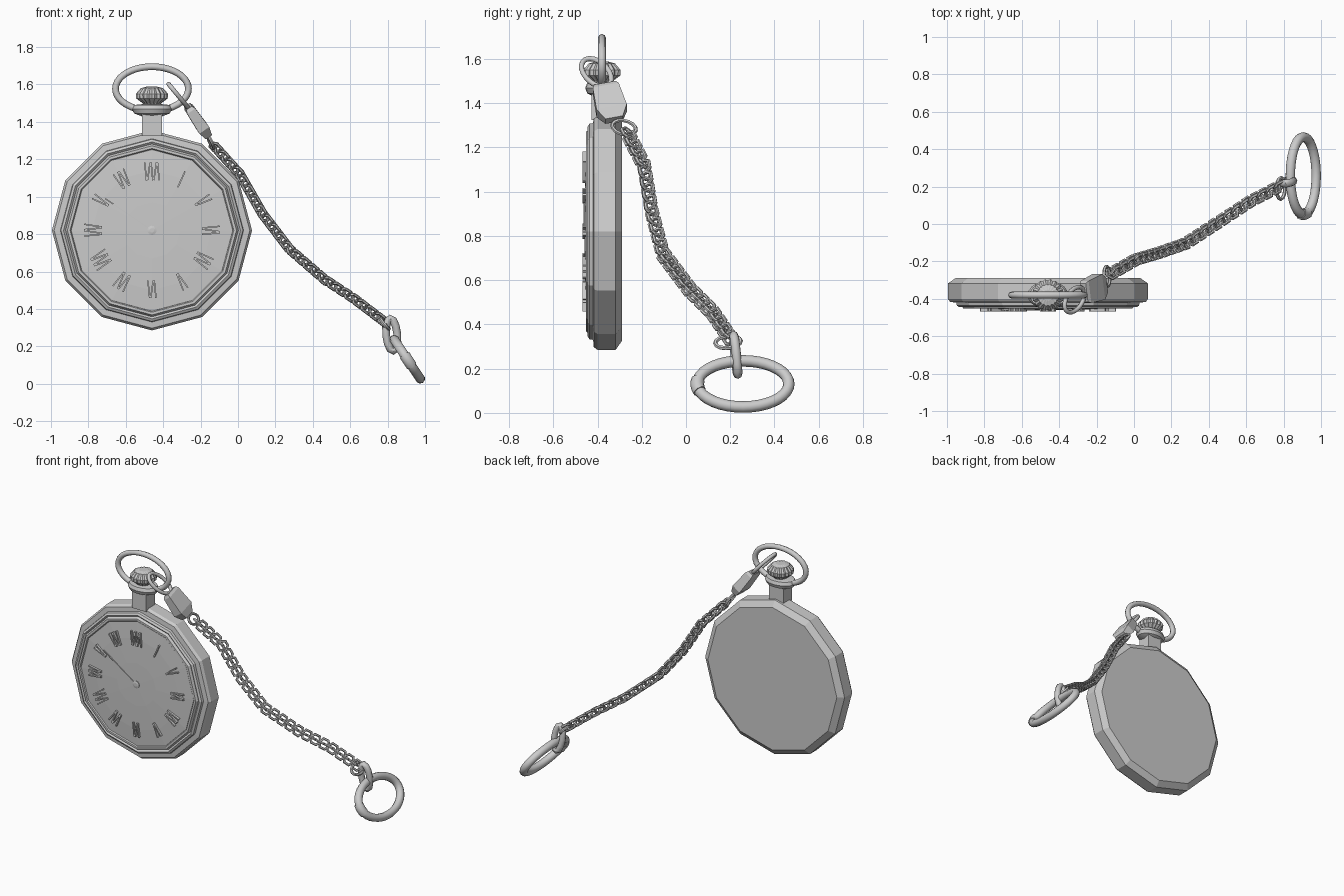
import bpy, bmesh, math
from mathutils import Vector as V, Matrix

if "Cube" in bpy.data.objects:
    bpy.data.objects.remove(bpy.data.objects["Cube"])

CX, CY, CZ = -0.46, -0.38, 0.82      # watch centre


def finish(name, bm, smooth=None):
    bmesh.ops.recalc_face_normals(bm, faces=bm.faces)
    me = bpy.data.meshes.new(name)
    bm.to_mesh(me)
    bm.free()
    ob = bpy.data.objects.new(name, me)
    bpy.context.collection.objects.link(ob)
    if smooth:
        bpy.ops.object.select_all(action='DESELECT')
        bpy.context.view_layer.objects.active = ob
        ob.select_set(True)
        bpy.ops.object.shade_smooth_by_angle(angle=math.radians(smooth))
    return ob


def skin(bm, loops, closed=False):
    """Join successive vertex loops with quads, capping open ends."""
    vs = [[bm.verts.new(p) for p in lp] for lp in loops]
    n, m = len(vs), len(vs[0])
    for i in range(n if closed else n - 1):
        a, b = vs[i], vs[(i + 1) % n]
        for j in range(m):
            k = (j + 1) % m
            bm.faces.new((a[j], a[k], b[k], b[j]))
    if not closed:
        bm.faces.new(vs[0])
        bm.faces.new(vs[-1])


def ring(bm, c, u, v, ru, rv, r, seg=32, sides=8, a0=0, a1=None):
    """Elliptical ring (or arc) of round wire in the plane of u and v."""
    c, u = V(c), V(u).normalized()
    v = V(v)
    v = (v - u * v.dot(u)).normalized()
    n = u.cross(v)
    closed = a1 is None
    loops = []
    for i in range(seg if closed else seg + 1):
        a = a0 + (2 * math.pi if closed else a1 - a0) * i / seg
        p = c + u * ru * math.cos(a) + v * rv * math.sin(a)
        out = (u * rv * math.cos(a) + v * ru * math.sin(a)).normalized()
        loops.append([p + r * (out * math.cos(b) + n * math.sin(b))
                      for b in (2 * math.pi * j / sides for j in range(sides))])
    skin(bm, loops, closed)


def ring_object(name, *args, **kw):
    bm = bmesh.new()
    ring(bm, *args, **kw)
    return finish(name, bm, 50)


def lathe_y(name, prof, n):
    """Turned around the watch axis: (radius, y) pairs."""
    bm = bmesh.new()
    skin(bm, [[(CX + r * math.cos(t), y, CZ + r * math.sin(t))
               for t in (2 * math.pi * i / n for i in range(n))] for r, y in prof])
    return finish(name, bm)


def lathe_z(name, prof, n, sy=1, flute=0, smooth=None):
    """Turned around the stem axis: (radius, z) pairs, optional fluting."""
    bm = bmesh.new()
    skin(bm, [[(CX + r * (1 - flute * (i % 2)) * math.cos(2 * math.pi * i / n),
                CY + sy * r * (1 - flute * (i % 2)) * math.sin(2 * math.pi * i / n), z)
               for i in range(n)] for r, z in prof])
    return finish(name, bm, smooth)


def bar(bm, centre, size, turn=0):
    m = (Matrix.Translation(centre) @ Matrix.Rotation(turn, 4, 'Y')
         @ Matrix.Diagonal((*size, 1)))
    bmesh.ops.create_cube(bm, size=1, matrix=m)


# Twelve-sided case with stepped bezel
lathe_y("case", [(0.495, -0.29), (0.535, -0.318), (0.535, -0.40), (0.523, -0.417),
                 (0.49, -0.42), (0.487, -0.437), (0.473, -0.445), (0.462, -0.436),
                 (0.452, -0.452), (0.438, -0.452), (0.43, -0.44)], 12)
# Slightly domed dial
lathe_y("dial", [(0.434, -0.43), (0.432, -0.446), (0.32, -0.453), (0.15, -0.458),
                 (0.02, -0.459)], 12)

# Hour marks: bundles of thin bars, slightly fanned
bm = bmesh.new()
for h, count in enumerate([5, 1, 2, 3, 4, 2, 3, 4, 5, 4, 2, 4]):
    a = math.radians(30 * h)
    for k in range(count):
        off = (k - (count - 1) / 2) * 0.017
        x = CX + 0.315 * math.sin(a) + off * math.cos(a)
        z = CZ + 0.315 * math.cos(a) - off * math.sin(a)
        bar(bm, (x, -0.458, z), (0.008, 0.018, 0.095), a + (0.15 if k % 2 else -0.1))
finish("hour_marks", bm)

# Hand and its hub
bm = bmesh.new()
hand = V((-0.25, 0, 0.17))
bar(bm, V((CX, -0.459, CZ)) + hand / 2, (0.006, 0.008, hand.length),
    math.atan2(hand.x, hand.z))
finish("hand", bm)
lathe_y("hand_hub", [(0.025, -0.45), (0.025, -0.463), (0.012, -0.466)], 12)

# Neck, collar and fluted winding crown
bm = bmesh.new()
bar(bm, (CX, CY, 1.39), (0.108, 0.095, 0.13))
finish("neck", bm)
lathe_z("collar", [(0.055, 1.43), (0.095, 1.445), (0.108, 1.468), (0.097, 1.49),
                   (0.05, 1.495)], 20, sy=0.7, smooth=40)
lathe_z("winding_crown", [(0.035, 1.48), (0.05, 1.50), (0.084, 1.525), (0.086, 1.55),
                          (0.06, 1.58), (0.03, 1.588)], 36, flute=0.1)

# Bow around the crown
ring_object("bow", (CX, CY, 1.577), (1, 0, 0), (0, 0, 1), 0.195, 0.118, 0.018, seg=40)

# Swivel loop hooked on the bow
ring_object("swivel_loop", (-0.318, -0.405, 1.538), (0.54, 0.54, -0.65), (0, 1, 0),
            0.092, 0.055, 0.012, seg=20)

# Tapered clasp body
start, end = V((-0.262, -0.365, 1.475)), V((-0.16, -0.325, 1.325))
d = (end - start).normalized()
w = V((0, 1, 0))
w = (w - d * w.dot(d)).normalized()
t = d.cross(w)
bm = bmesh.new()
skin(bm, [[start.lerp(end, f) + w * hw * sx + t * ht * sz
           for sx, sz in ((-1, -1), (1, -1), (1, 1), (-1, 1))]
          for f, hw, ht in ((-0.05, 0.05, 0.018), (0.05, 0.06, 0.026),
                            (0.72, 0.07, 0.032), (1.0, 0.04, 0.02))])
finish("clasp_body", bm)

# Joining rings at both chain ends
ring_object("upper_joining_ring", (-0.145, -0.28, 1.29), (0, 1, -0.25), (0.4, 0, -0.8),
            0.055, 0.035, 0.009, seg=14, sides=6)
ring_object("lower_joining_ring", (0.785, 0.19, 0.32), (0, 1, 0.1), (0.5, 0, -0.6),
            0.058, 0.035, 0.01, seg=14, sides=6)

# Chain of hexagonal links along a drooping path
path = [V(p) for p in ((-0.13, -0.27, 1.275), (0.01, -0.19, 1.12), (0.13, -0.155, 0.91),
                       (0.275, -0.105, 0.72), (0.46, 0.015, 0.56), (0.62, 0.12, 0.455),
                       (0.785, 0.205, 0.33))]
lengths = [(b - a).length for a, b in zip(path, path[1:])]
total, links = sum(lengths), 46
bm = bmesh.new()
for i in range(links):
    s = total * (i + 0.5) / links
    k = 0
    while s > lengths[k]:
        s -= lengths[k]
        k += 1
    tan = (path[k + 1] - path[k]).normalized()
    c = path[k] + tan * s
    wide = V((0, 1, 0))
    wide = (wide - tan * wide.dot(tan)).normalized()
    thin = tan.cross(wide)
    a = math.radians(40 if i % 2 else -40)
    ring(bm, c, tan, wide * math.cos(a) + thin * math.sin(a), 0.034, 0.034, 0.009,
         seg=6, sides=6)
finish("chain", bm)

# Oval end link
ring_object("end_link", (0.822, 0.225, 0.262), (0.1, 0.1, -1), (1, 0.1, 0),
            0.088, 0.03, 0.021, seg=12, sides=8)

# Large spring ring with its sleeve
rc, ru, rv = (0.905, 0.258, 0.131), (0, 1, 0), (0.55, 0, -0.83)
ring_object("spring_ring", rc, ru, rv, 0.207, 0.125, 0.026, seg=36, sides=10)
ring_object("spring_ring_sleeve", rc, ru, rv, 0.207, 0.125, 0.031, seg=6, sides=10,
            a0=math.pi * 0.9, a1=math.pi * 1.06)
